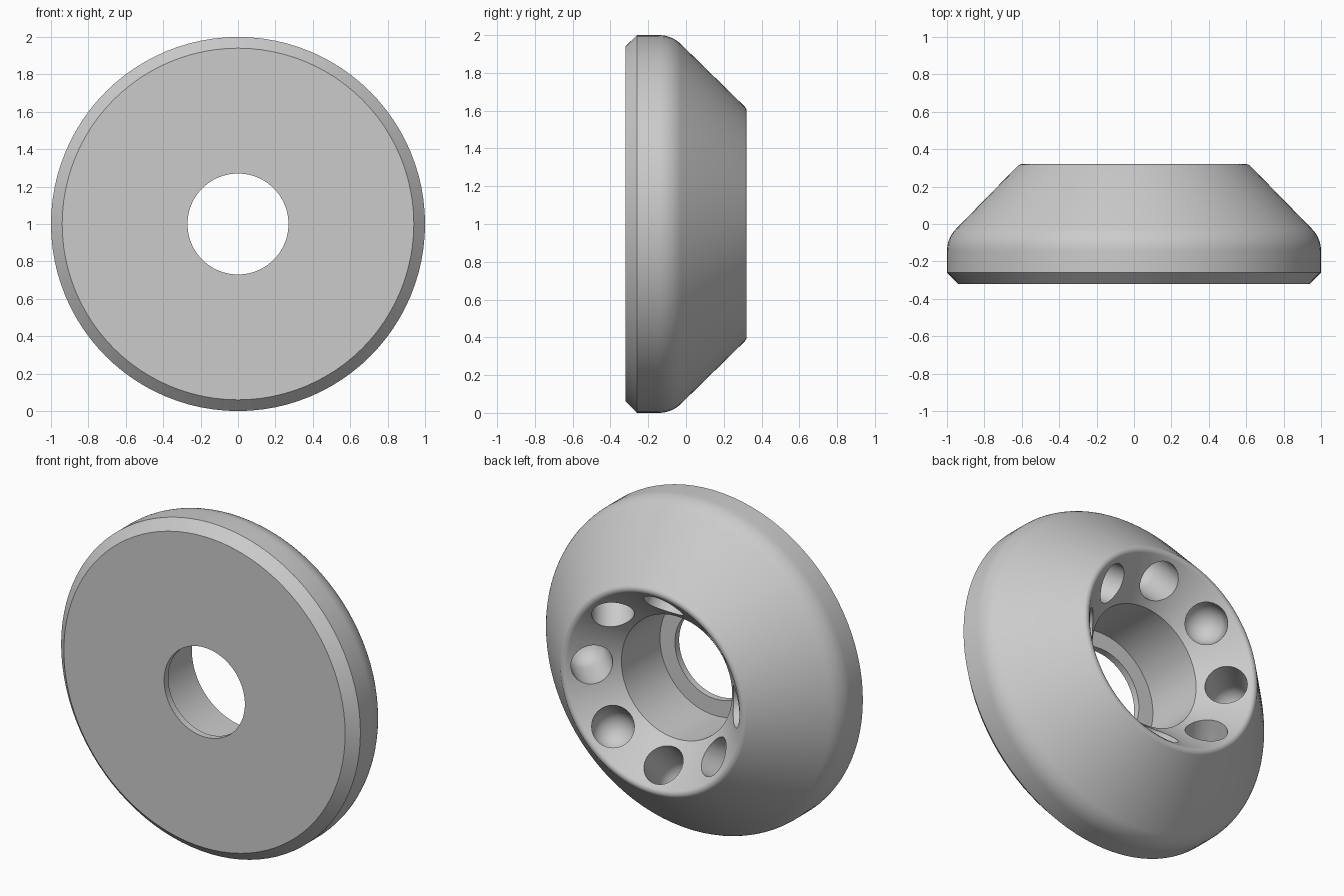
import bpy, bmesh
from math import pi, sin, cos, radians
from mathutils import Matrix, Vector

cube = bpy.data.objects.get("Cube")
if cube:
    bpy.data.objects.remove(cube, do_unlink=True)

grey = bpy.data.materials.new("light_grey")
grey.use_nodes = True
grey.diffuse_color = (0.6, 0.6, 0.6, 1)
grey.node_tree.nodes["Principled BSDF"].inputs["Base Color"].default_value = (0.6, 0.6, 0.6, 1)


def arc(cr, cy, radius, start, end, steps):
    """Points (r, y) of a fillet, angles in degrees."""
    angles = [radians(start + (end - start) * i / steps) for i in range(steps + 1)]
    return [(cr + radius * cos(a), cy + radius * sin(a)) for a in angles]


def lathe(bm, profile, segments, matrix, closed):
    """Turn an (r, height) profile around local z; zero radii become poles."""
    rings = []
    for r, h in profile:
        if r < 1e-5:
            rings.append([bm.verts.new(matrix @ Vector((0, 0, h)))] * segments)
        else:
            rings.append([bm.verts.new(matrix @ Vector((r * cos(a), r * sin(a), h)))
                          for a in (2 * pi * i / segments for i in range(segments))])
    pairs = list(zip(rings, rings[1:]))
    if closed:
        pairs.append((rings[-1], rings[0]))
    for a, b in pairs:
        for i in range(segments):
            j = (i + 1) % segments
            bm.faces.new(list(dict.fromkeys((a[i], a[j], b[j], b[i]))))


def make_object(name, bm):
    bmesh.ops.recalc_face_normals(bm, faces=bm.faces)
    mesh = bpy.data.meshes.new(name)
    bm.to_mesh(mesh)
    bm.free()
    mesh.materials.append(grey)
    obj = bpy.data.objects.new(name, mesh)
    bpy.context.collection.objects.link(obj)
    return obj


# Turned body: front face, chamfer, rounded shoulder, cone, lip, recess, bore
profile = [(0.27, -0.32), (0.94, -0.32), (1.0, -0.26)]
profile += arc(0.83, -0.145, 0.17, 0, 45, 8)
profile += arc(0.6, 0.29, 0.03, 45, 135, 6)
profile += [(0.37, 0.088), (0.37, -0.28), (0.27, -0.28)]
axis_to_back = Matrix.Translation((0, 0, 1)) @ Matrix.Rotation(-pi / 2, 4, "X")
bm = bmesh.new()
lathe(bm, profile, 96, axis_to_back, True)
body = make_object("bumper_body", bm)

# Eight round-ended pockets drilled square to the recess cone
pocket_radius, pocket_depth = 0.117, 0.2
pocket = [(0, 0.1), (pocket_radius, 0.1)]
pocket += arc(0, -pocket_depth, pocket_radius, 0, -90, 8)
bm = bmesh.new()
for i in range(8):
    tilt = (Matrix.Rotation(i * pi / 4, 4, "Z")
            @ Matrix.Translation((0.487, 0, 0.205))
            @ Matrix.Rotation(-pi / 4, 4, "Y"))
    lathe(bm, pocket, 40, axis_to_back @ tilt, False)
cutter = make_object("pocket_cutter", bm)
cutter.hide_render = True

# Cut the pockets and discard the cutter
cut = body.modifiers.new("pockets", "BOOLEAN")
cut.operation = "DIFFERENCE"
cut.solver = "EXACT"
cut.object = cutter
bpy.ops.object.select_all(action="DESELECT")
body.select_set(True)
bpy.context.view_layer.objects.active = body
bpy.ops.object.modifier_apply(modifier=cut.name)
bpy.data.objects.remove(cutter, do_unlink=True)
bpy.ops.object.shade_smooth_by_angle(angle=radians(30))
